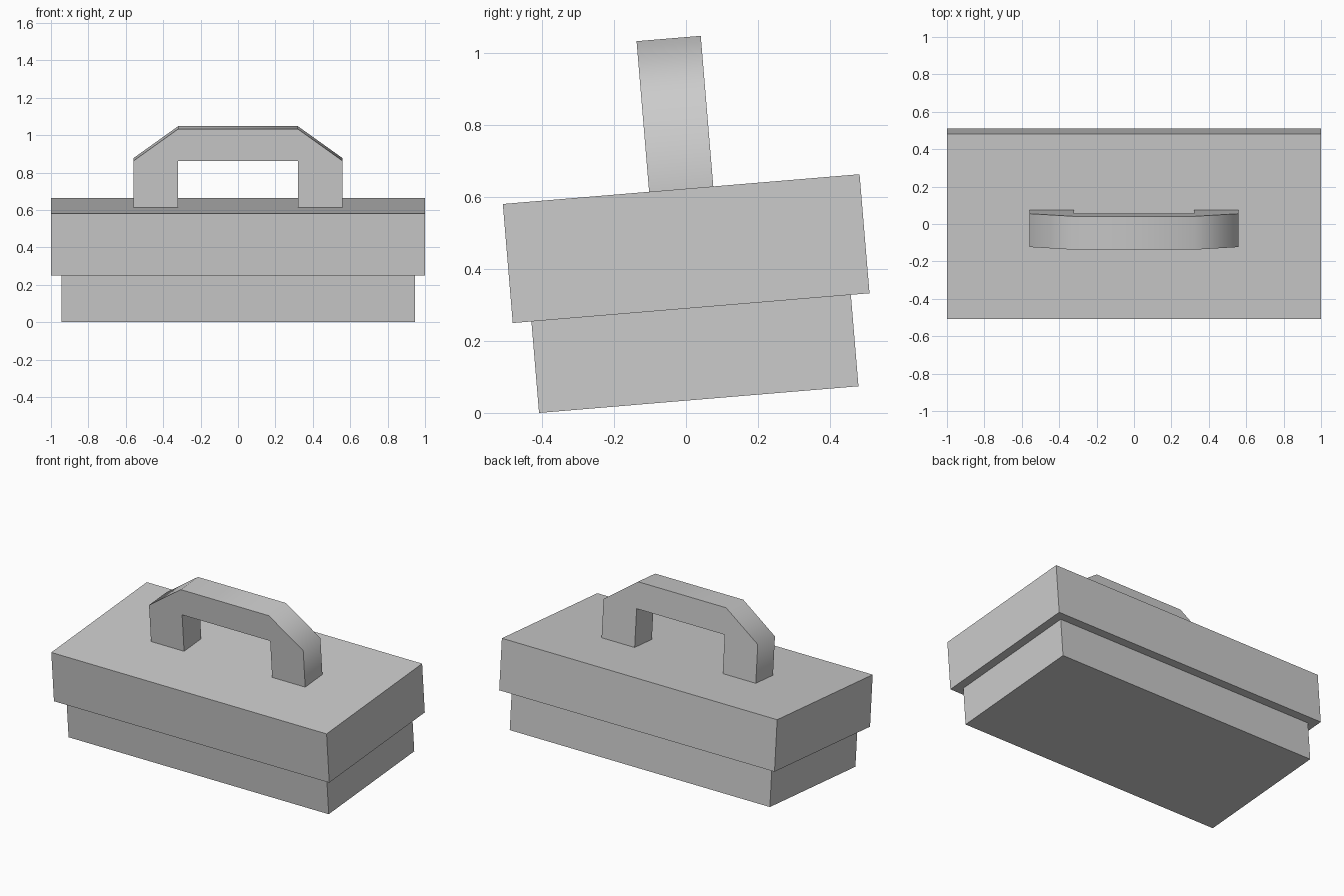
import bpy
import bmesh
import math
from mathutils import Matrix

cube = bpy.data.objects.get("Cube")
if cube:
    bpy.data.objects.remove(cube, do_unlink=True)

grey = bpy.data.materials.new("plain_grey")
grey.use_nodes = True
colour = (0.6, 0.6, 0.6, 1)
grey.diffuse_color = colour
grey.node_tree.nodes["Principled BSDF"].inputs["Base Color"].default_value = colour

# Whole tool leans back slightly, pivoting on the lower front edge
TILT = Matrix.Translation((0, -0.408, 0)) @ Matrix.Rotation(math.radians(4.77), 4, "X")
MID = 0.445


def extrude_profile(name, outline, depth):
    """Extrude an x-z outline along y, centred on the block's middle."""
    bm = bmesh.new()
    face = bm.faces.new([bm.verts.new((x, MID - depth / 2, z)) for x, z in outline])
    side = bmesh.ops.extrude_face_region(bm, geom=[face])["geom"]
    verts = [v for v in side if isinstance(v, bmesh.types.BMVert)]
    bmesh.ops.translate(bm, verts=verts, vec=(0, depth, 0))
    bmesh.ops.recalc_face_normals(bm, faces=bm.faces)
    bm.transform(TILT)
    mesh = bpy.data.meshes.new(name)
    bm.to_mesh(mesh)
    bm.free()
    mesh.materials.append(grey)
    obj = bpy.data.objects.new(name, mesh)
    bpy.context.collection.objects.link(obj)
    return obj


def mirrored(half):
    return half + [(-x, z) for x, z in reversed(half)]


# Lower pad and wider upper block
extrude_profile("lower_pad", mirrored([(0.945, 0), (0.945, 0.255)]), 0.891)
extrude_profile("upper_block", mirrored([(1, 0.255), (1, 0.587)]), 0.995)

# Arched grip with sloped shoulders, smooth across the outer strip
handle = extrude_profile("handle", mirrored([
    (0.32, 0.835), (0.32, 0.587), (0.56, 0.587), (0.56, 0.835), (0.32, 1.007)]), 0.179)
bpy.ops.object.select_all(action="DESELECT")
handle.select_set(True)
bpy.context.view_layer.objects.active = handle
bpy.ops.object.shade_smooth_by_angle(angle=math.radians(60))
